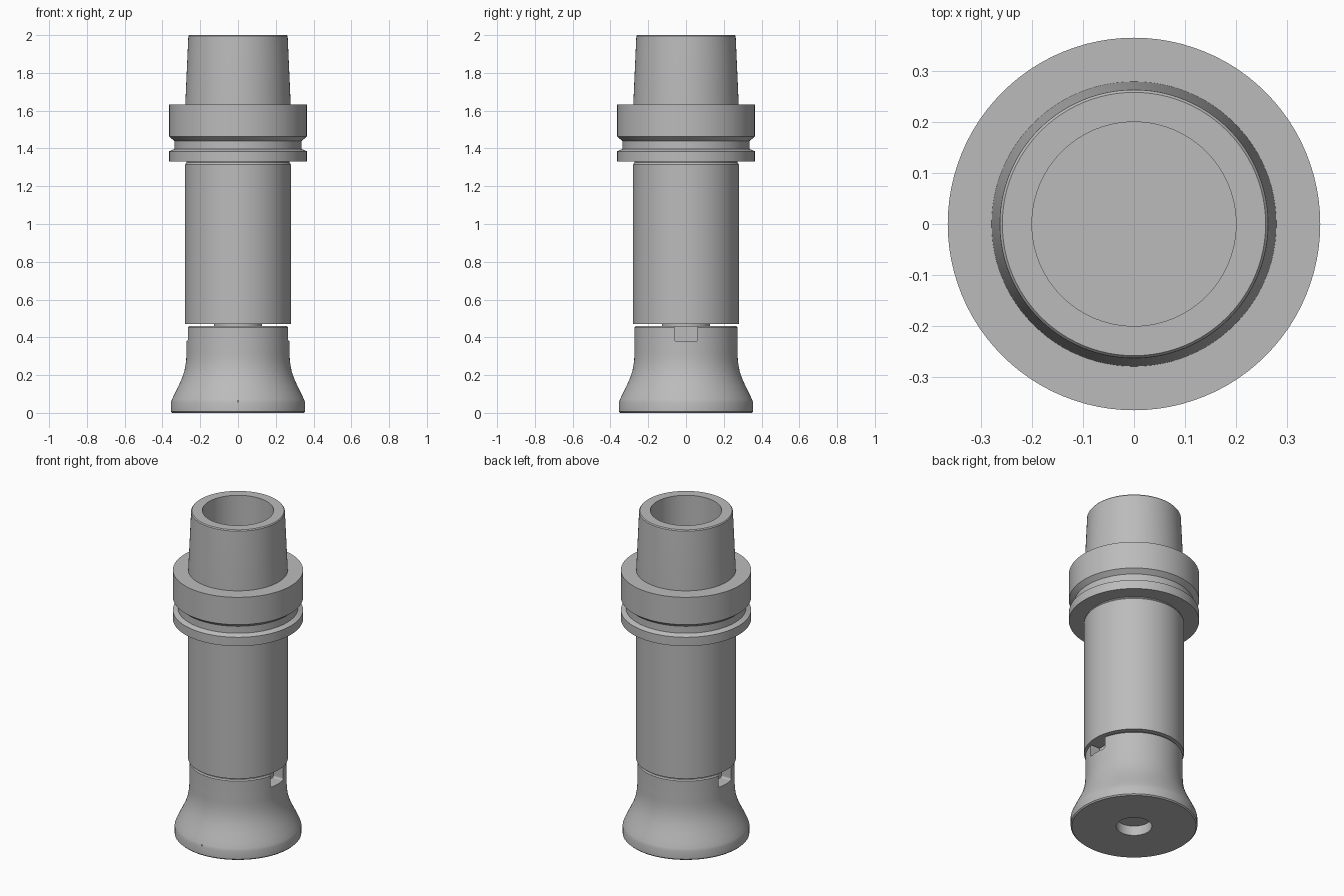
import bpy, bmesh, math
from mathutils import Matrix

cube = bpy.data.objects.get("Cube")
if cube:
    bpy.data.objects.remove(cube, do_unlink=True)

steel = bpy.data.materials.new("steel grey")
steel.use_nodes = True
GREY = (0.5, 0.5, 0.5, 1)
steel.diffuse_color = GREY
steel.node_tree.nodes["Principled BSDF"].inputs["Base Color"].default_value = GREY


def finish(name, bm):
    bmesh.ops.recalc_face_normals(bm, faces=bm.faces)
    mesh = bpy.data.meshes.new(name)
    bm.to_mesh(mesh)
    bm.free()
    mesh.materials.append(steel)
    ob = bpy.data.objects.new(name, mesh)
    bpy.context.collection.objects.link(ob)
    return ob


def lathe(name, profile, sides=96):
    """Spin (radius, height) points around z; the ends lie on the axis."""
    bm = bmesh.new()
    verts = [bm.verts.new((r, 0, z)) for r, z in profile]
    edges = [bm.edges.new(pair) for pair in zip(verts, verts[1:])]
    bmesh.ops.spin(bm, geom=verts + edges, cent=(0, 0, 0), axis=(0, 0, 1),
                   angle=math.tau, steps=sides, use_merge=True)
    bmesh.ops.remove_doubles(bm, verts=bm.verts, dist=1e-5)
    return finish(name, bm)


def smooth(ob):
    bpy.ops.object.select_all(action="DESELECT")
    ob.select_set(True)
    bpy.context.view_layer.objects.active = ob
    bpy.ops.object.shade_smooth_by_angle(angle=math.radians(25))


def cut(ob, cutter):
    cutter.hide_render = True
    cutter.hide_set(True)
    mod = ob.modifiers.new(cutter.name, "BOOLEAN")
    mod.operation = "DIFFERENCE"
    mod.solver = "EXACT"
    mod.object = cutter


# Tapered hollow shank
shank = lathe("tapered_shank", [
    (0, 1.5), (0.2, 1.5), (0.2, 2), (0.258, 2), (0.263, 1.994),
    (0.279, 1.635), (0.279, 1.45), (0, 1.45)])

# Flange with gripper groove
flange = lathe("grooved_flange", [
    (0, 1.33), (0.365, 1.33), (0.365, 1.385), (0.337, 1.397),
    (0.337, 1.44), (0.365, 1.463), (0.365, 1.632), (0, 1.632)])

# Long cylindrical body, with a slight undercut below the flange
body = lathe("body_cylinder", [
    (0, 0.47), (0.28, 0.47), (0.28, 1.315), (0.272, 1.325),
    (0.272, 1.34), (0, 1.34)])

# Narrow spacer in the gap between body and foot
spacer = lathe("spacer_disc", [
    (0, 0.44), (0.128, 0.44), (0.128, 0.48), (0, 0.48)])

# Flared foot with a shallow blind hole underneath
foot = lathe("flared_foot", [
    (0, 0.06), (0.1, 0.06), (0.1, 0), (0.348, 0), (0.355, 0.007),
    (0.355, 0.055), (0.35, 0.07), (0.336, 0.1), (0.314, 0.145),
    (0.296, 0.185), (0.283, 0.225), (0.275, 0.27), (0.273, 0.31),
    (0.273, 0.452), (0.267, 0.459), (0, 0.459)])

# Drive slots on both sides of the foot, rounded at their lower corners
for side, label in ((1, "left"), (-1, "right")):
    bm = bmesh.new()
    bmesh.ops.create_cube(bm, size=1, matrix=Matrix.Translation(
        (side * 0.3, 0, 0.44)) @ Matrix.Diagonal((0.2, 0.124, 0.12, 1)))
    corners = [e for e in bm.edges if all(v.co.z < 0.4 for v in e.verts)
               and abs(e.verts[0].co.y - e.verts[1].co.y) < 0.01]
    bmesh.ops.bevel(bm, geom=corners, offset=0.01, segments=3,
                    profile=0.5, affect="EDGES")
    cut(foot, finish(label + "_slot_cutter", bm))

# Tiny marker hole at the front of the foot
bm = bmesh.new()
bmesh.ops.create_cone(bm, cap_ends=True, segments=12, radius1=0.004,
                      radius2=0.004, depth=0.04,
                      matrix=Matrix.Translation((0, -0.355, 0.062))
                      @ Matrix.Rotation(math.pi / 2, 4, "X"))
cut(foot, finish("marker_hole_cutter", bm))

for part in (shank, flange, body, spacer, foot):
    smooth(part)
